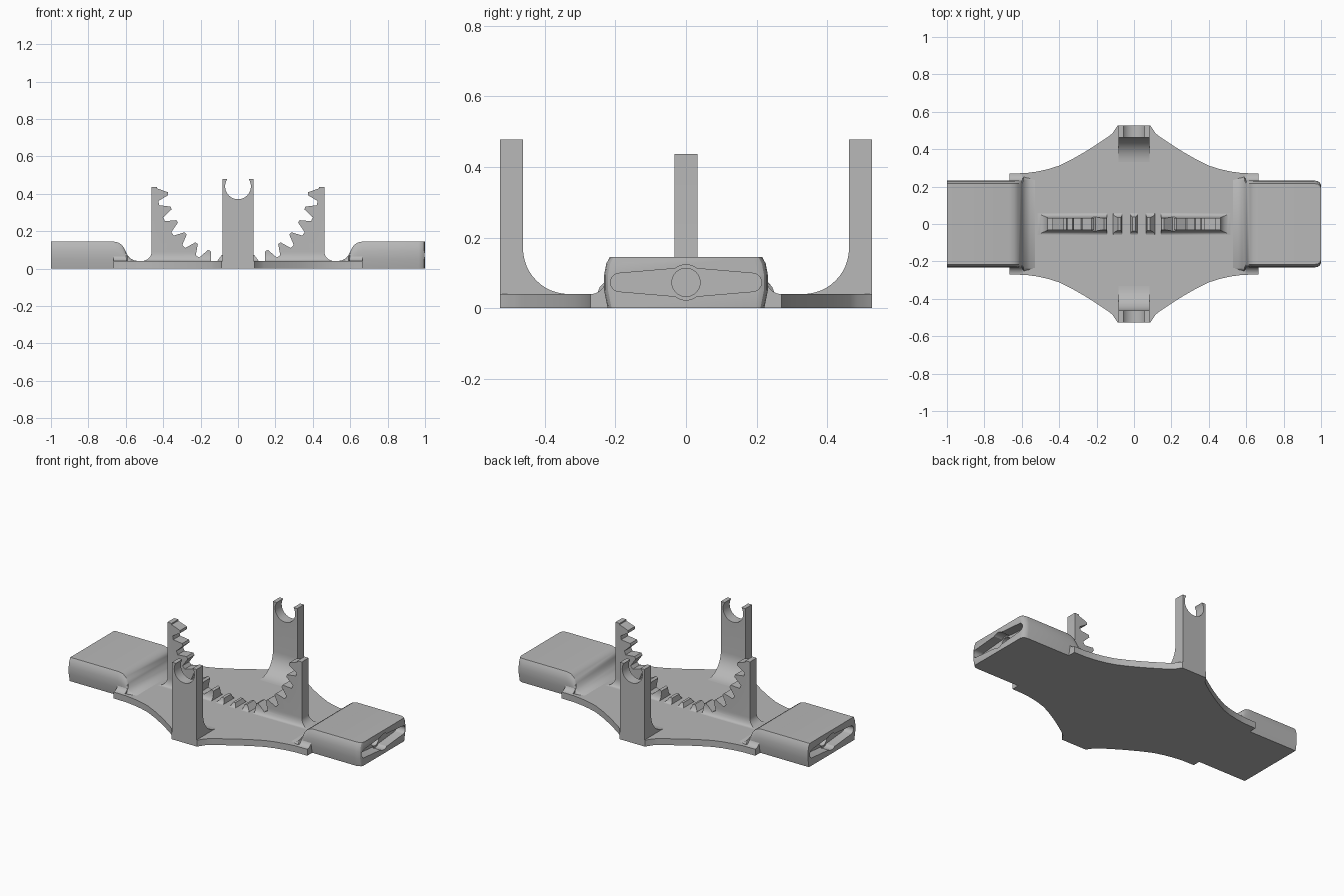
import bpy, bmesh
from math import sin, cos, radians, pi

cube = bpy.data.objects.get("Cube")
if cube:
    bpy.data.objects.remove(cube, do_unlink=True)

grey = bpy.data.materials.new("plain grey")
grey.use_nodes = True
grey.diffuse_color = (0.48, 0.48, 0.48, 1)
grey.node_tree.nodes["Principled BSDF"].inputs["Base Color"].default_value = grey.diffuse_color


def loft(name, rings):
    """Skin a stack of equal-length rings and cap both ends."""
    bm = bmesh.new()
    loops = [[bm.verts.new(p) for p in ring] for ring in rings]
    n = len(loops[0])
    for a, b in zip(loops, loops[1:]):
        for i in range(n):
            j = (i + 1) % n
            bm.faces.new((a[i], a[j], b[j], b[i]))
    bm.faces.new(loops[0])
    bm.faces.new(loops[-1])
    bmesh.ops.recalc_face_normals(bm, faces=bm.faces)
    mesh = bpy.data.meshes.new(name)
    bm.to_mesh(mesh)
    bm.free()
    mesh.materials.append(grey)
    obj = bpy.data.objects.new(name, mesh)
    bpy.context.collection.objects.link(obj)
    return obj


def prism(name, pts, axis, lo, hi):
    place = {"x": lambda p, t: (t, p[0], p[1]),
             "y": lambda p, t: (p[0], t, p[1]),
             "z": lambda p, t: (p[0], p[1], t)}[axis]
    return loft(name, [[place(p, t) for p in pts] for t in (lo, hi)])


def activate(obj):
    bpy.ops.object.select_all(action="DESELECT")
    obj.select_set(True)
    bpy.context.view_layer.objects.active = obj


def combine(obj, other, operation="DIFFERENCE"):
    mod = obj.modifiers.new("combine", "BOOLEAN")
    mod.operation, mod.solver, mod.object = operation, "EXACT", other
    activate(obj)
    bpy.ops.object.modifier_apply(modifier=mod.name)
    bpy.data.objects.remove(other, do_unlink=True)


def finish(obj):
    activate(obj)
    bpy.ops.object.shade_smooth_by_angle(angle=radians(30))


def arc(cx, cy, r, start, end, n=12):
    return [(cx + r * cos(radians(start + (end - start) * i / n)),
             cy + r * sin(radians(start + (end - start) * i / n))) for i in range(n + 1)]


T = 0.04  # plate thickness

# Base plate with flared outline
quarter = [(0.665, 0.27), (0.58, 0.272), (0.52, 0.28), (0.46, 0.293), (0.4, 0.312),
           (0.33, 0.347), (0.26, 0.387), (0.2, 0.425), (0.14, 0.465), (0.115, 0.485),
           (0.087, 0.527)]
half = quarter + [(-x, y) for x, y in reversed(quarter)]
finish(prism("base_plate", half + [(x, -y) for x, y in reversed(half)], "z", 0, T))

# Front and back forked uprights with a fillet at the foot
for s, name in ((-1, "front_upright"), (1, "back_upright")):
    profile = [(0.527, 0), (0.527, 0.478), (0.462, 0.478)]
    profile += arc(0.332, T + 0.13, 0.13, 0, -90) + [(0.332, 0)]
    post = prism(name, [(s * y, z) for y, z in profile], "x", -0.084, 0.084)
    combine(post, prism("notch_cutter", arc(0, 0.44, 0.069, 0, 352.5, 47), "y", -1, 1))
    finish(post)

# Toothed arc wall: a filleted wall with a gear shape removed
rings = [[(sx * 0.462, sy * 0.033, 0.437) for sx, sy in ((-1, -1), (1, -1), (1, 1), (-1, 1))]]
for i in range(9):
    a = i * pi / 16
    hx, hy = 0.462 + 0.055 * (1 - cos(a)), 0.033 + 0.026 * (1 - cos(a))
    z = T + 0.05 * (1 - sin(a))
    rings.append([(-hx, -hy, z), (hx, -hy, z), (hx, hy, z), (-hx, hy, z)])
rings.append([(x, y, 0.02) for x, y, z in rings[-1]])
rack = loft("toothed_arc", rings)
gear = []
for k in range(30):
    for offset, r in ((-4.5, 0.433), (-1.2, 0.376), (1.2, 0.376), (4.5, 0.433)):
        a = radians(6 + 12 * k + offset)
        gear.append((r * cos(a), 0.44 + r * sin(a)))
combine(rack, prism("gear_cutter", gear, "y", -0.2, 0.2))
finish(rack)

# End blocks: sloped inner end, barrelled sides, slotted outer face
slope = [(0.53, T), (0.555, 0.044), (0.575, 0.054), (0.59, 0.07), (0.6, 0.09),
         (0.607, 0.107), (0.62, 0.126), (0.64, 0.139), (0.665, 0.145)]
for s, name in ((1, "left_end_block"), (-1, "right_end_block")):
    stations = [(x, h, 0.25 if x < 0.6 else 0.232) for x, h in slope]
    if s > 0:
        stations += [(0.965, 0.145, 0.232), (0.982, 0.145, 0.229),
                     (0.994, 0.145, 0.221), (1, 0.145, 0.208)]
    else:
        stations.append((1, 0.145, 0.232))
    rings = []
    for x, h, w in stations:
        side = [(w - 0.01, 0), (w, h * 0.35), (w, h * 0.65), (w - 0.006, h * 0.87), (w - 0.016, h)]
        section = side + [(-y, z) for y, z in reversed(side)]
        rings.append([(s * x, y, z) for y, z in section])
    block = loft(name, rings)
    slot = (arc(0.188, 0.073, 0.026, -80, 80) + [(0, 0.115)]
            + arc(-0.188, 0.073, 0.026, 100, 260) + [(0, 0.031)])
    for pts, depth in ((slot, 0.06), (arc(0, 0.073, 0.05, 0, 348.75, 31), 0.058),
                       (arc(0, 0.073, 0.04, 0, 348.75, 31), 0.14)):
        combine(block, prism("slot_cutter", pts, "x", s * (1 - depth), s * 1.1))
    finish(block)

    # Concave fillets between block sides and plate
    for t in (-1, 1):
        corner = [(0.21, 0.02), (0.27, 0.02)] + arc(0.27, T + 0.042, 0.042, -90, -180, 8)
        corner.append((0.21, T + 0.042))
        finish(prism(name + "_fillet", [(t * y, z) for y, z in corner], "x",
                     s * 0.597, s * 0.665))
